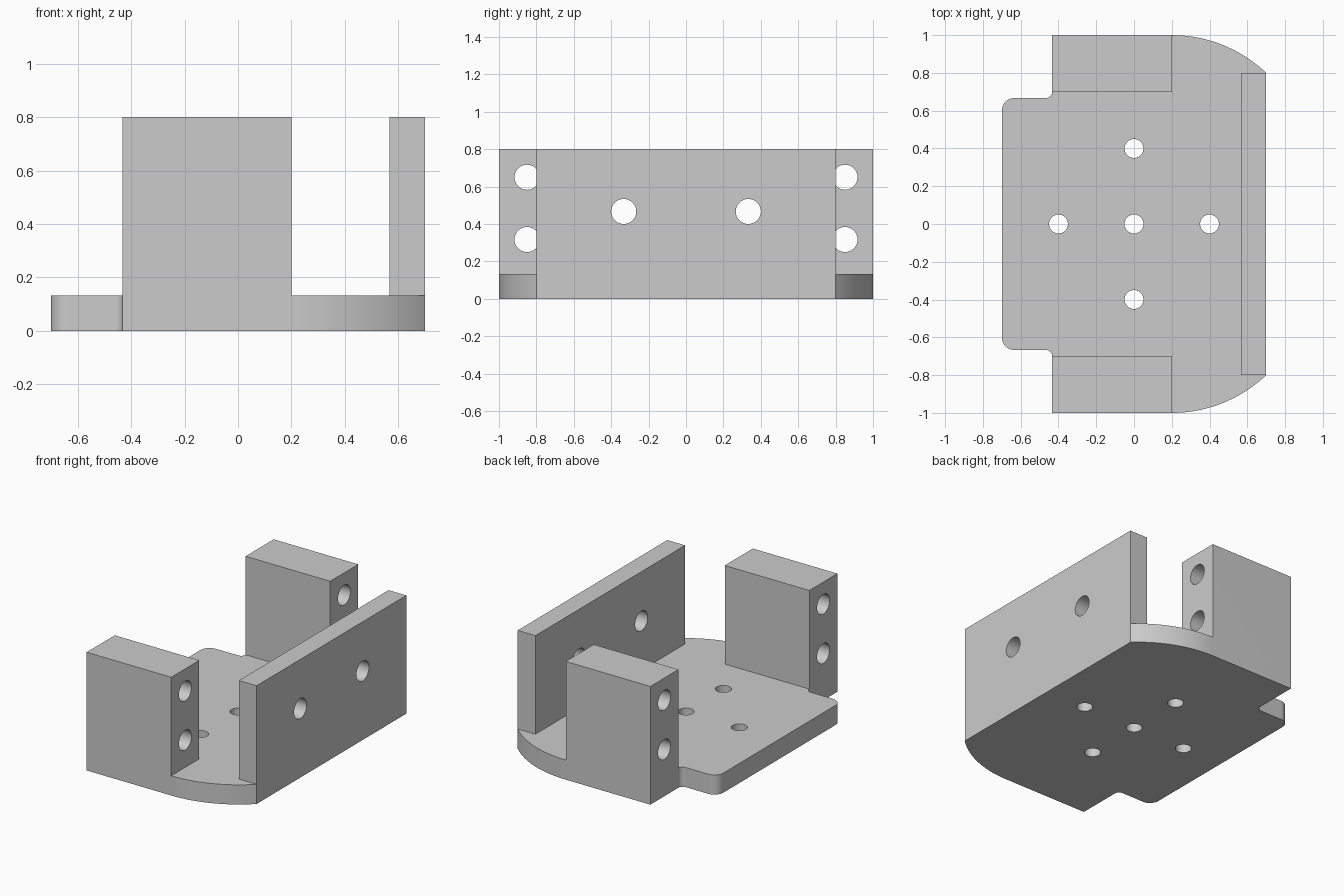
import bpy, bmesh
from math import sin, cos, asin, pi
from mathutils import Matrix, Vector

cube = bpy.data.objects.get("Cube")
if cube:
    bpy.data.objects.remove(cube, do_unlink=True)

PLATE_T, HEIGHT = 0.133, 0.8

grey = bpy.data.materials.new("plain grey")
grey.use_nodes = True
colour = (0.6, 0.6, 0.6, 1)
grey.diffuse_color = colour
grey.node_tree.nodes["Principled BSDF"].inputs["Base Color"].default_value = colour


def add_object(name, bm):
    bmesh.ops.recalc_face_normals(bm, faces=bm.faces)
    mesh = bpy.data.meshes.new(name)
    bm.to_mesh(mesh)
    bm.free()
    mesh.materials.append(grey)
    obj = bpy.data.objects.new(name, mesh)
    bpy.context.collection.objects.link(obj)
    return obj


def prism(name, outline, height):
    bm = bmesh.new()
    face = bm.faces.new([bm.verts.new((x, y, 0)) for x, y in outline])
    top = bmesh.ops.extrude_face_region(bm, geom=[face])["geom"]
    verts = [v for v in top if isinstance(v, bmesh.types.BMVert)]
    bmesh.ops.translate(bm, verts=verts, vec=(0, 0, height))
    return add_object(name, bm)


def box(name, x0, x1, y0, y1, height):
    return prism(name, [(x0, y0), (x1, y0), (x1, y1), (x0, y1)], height)


def drill(name, centre, radius, depth, axis):
    bm = bmesh.new()
    turn = Vector((0, 0, 1)).rotation_difference(Vector(axis)).to_matrix().to_4x4()
    bmesh.ops.create_cone(bm, cap_ends=True, segments=48, radius1=radius, radius2=radius,
                          depth=depth, matrix=Matrix.Translation(centre) @ turn)
    obj = add_object(name, bm)
    obj.hide_render = True
    return obj


def combine(target, tool, operation):
    mod = target.modifiers.new(operation, "BOOLEAN")
    mod.operation, mod.solver, mod.object = operation, "EXACT", tool
    graph = bpy.context.evaluated_depsgraph_get()
    mesh = bpy.data.meshes.new_from_object(target.evaluated_get(graph))
    target.modifiers.clear()
    target.data = mesh
    bpy.data.objects.remove(tool, do_unlink=True)


def arc(cx, cy, r, a0, a1, steps):
    angles = [a0 + (a1 - a0) * i / steps for i in range(steps + 1)]
    return [(cx + r * cos(a), cy + r * sin(a)) for a in angles]


# Base plate: half outline from the bowed corner to the rounded tab, then mirrored
R = 0.725
half = arc(0.2, 1 - R, R, pi / 2 - asin(0.5 / R), pi / 2, 24)
half += [(-0.433, 1)]
half += arc(-0.466, 0.7, 0.033, 0, -pi / 2, 8)
half += arc(-0.633, 0.6, 0.067, pi / 2, pi, 12)
bracket = prism("bracket", half + [(x, -y) for x, y in reversed(half)], PLATE_T)

# Side blocks and upright wall
for side, y0, y1 in (("left", 0.7, 1), ("right", -1, -0.7)):
    combine(bracket, box(side + "_block", -0.433, 0.2, y0, y1, HEIGHT), "UNION")
combine(bracket, box("wall", 0.567, 0.7, -0.8, 0.8, HEIGHT), "UNION")

# Holes through the plate
for x, y in ((0, 0), (0.4, 0), (-0.4, 0), (0, 0.4), (0, -0.4)):
    combine(bracket, drill("plate_hole", (x, y, 0), 0.05, 0.6, (0, 0, 1)), "DIFFERENCE")

# Holes through the blocks and the wall
for s in (-1, 1):
    for z in (0.317, 0.65):
        combine(bracket, drill("block_hole", (-0.117, 0.85 * s, z), 0.067, 0.8, (1, 0, 0)),
                "DIFFERENCE")
    combine(bracket, drill("wall_hole", (0.633, 0.333 * s, 0.467), 0.067, 0.3, (1, 0, 0)),
            "DIFFERENCE")

# Clean flat faces and smooth the curved ones
bm = bmesh.new()
bm.from_mesh(bracket.data)
bmesh.ops.remove_doubles(bm, verts=bm.verts, dist=0.0001)
bmesh.ops.dissolve_limit(bm, angle_limit=0.005, verts=bm.verts, edges=bm.edges)
bm.to_mesh(bracket.data)
bm.free()
bpy.ops.object.select_all(action="DESELECT")
bracket.select_set(True)
bpy.context.view_layer.objects.active = bracket
bpy.ops.object.shade_smooth_by_angle(angle=0.5)
